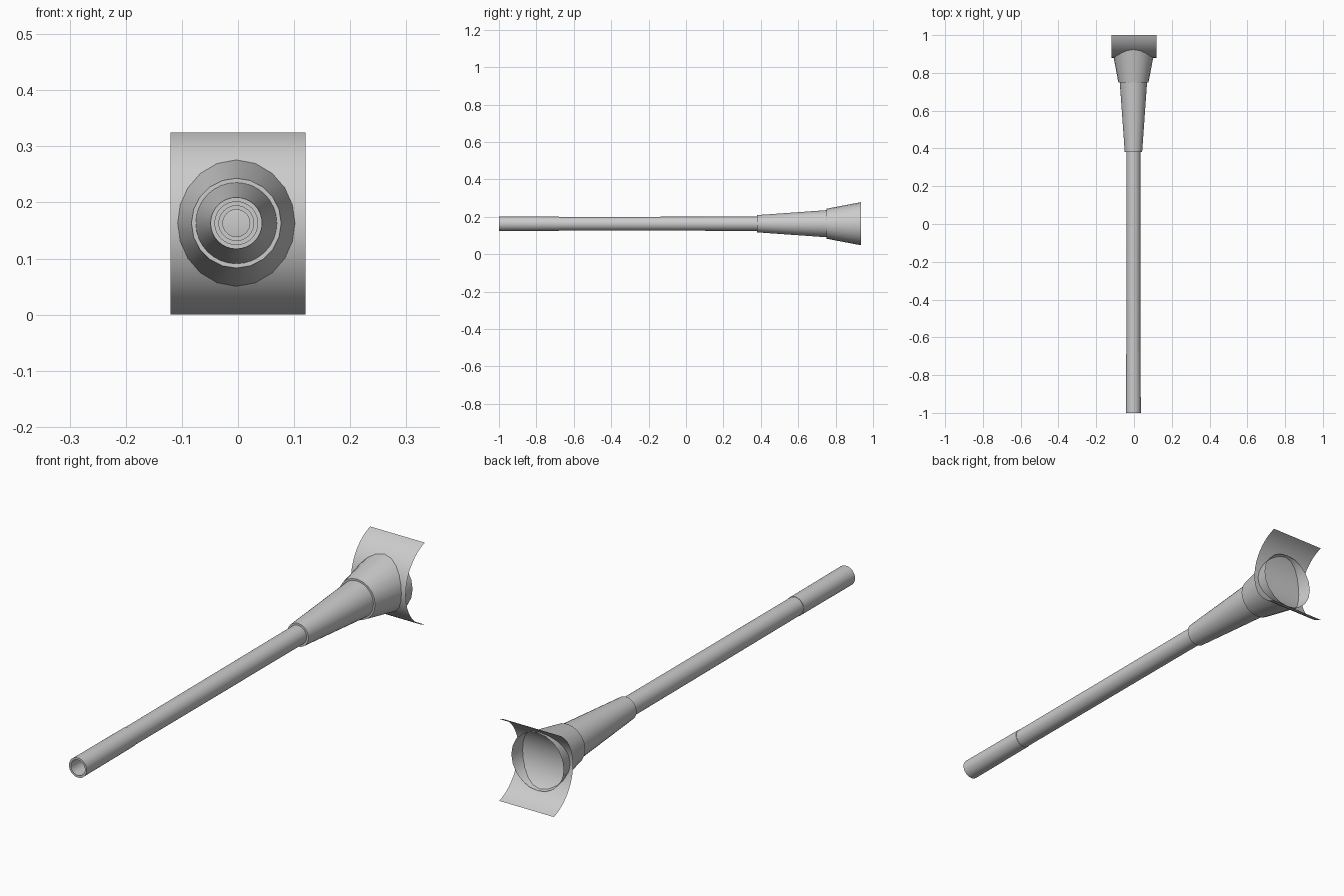
import bpy, bmesh, math

if "Cube" in bpy.data.objects:
    bpy.data.objects.remove(bpy.data.objects["Cube"])

CX, CZ = -0.003, 0.163  # shared axis of all turned parts

grey = bpy.data.materials.new("plain grey")
grey.diffuse_color = (0.6, 0.6, 0.6, 1)
grey.use_nodes = True
grey.node_tree.nodes["Principled BSDF"].inputs["Base Color"].default_value = grey.diffuse_color


def finish(bm, name):
    me = bpy.data.meshes.new(name)
    bm.to_mesh(me)
    bm.free()
    me.materials.append(grey)
    ob = bpy.data.objects.new(name, me)
    bpy.context.collection.objects.link(ob)
    bpy.ops.object.select_all(action='DESELECT')
    ob.select_set(True)
    bpy.context.view_layer.objects.active = ob
    bpy.ops.object.shade_smooth_by_angle(angle=math.radians(35))
    return ob


def lathe(name, profile, sides):
    """Turn (y, radius) points around the long axis."""
    bm = bmesh.new()
    rings = []
    for y, r in profile:
        angles = [2 * math.pi * i / sides for i in range(sides)]
        rings.append([bm.verts.new((CX + r * math.sin(a), y, CZ + r * math.cos(a)))
                      for a in angles])
    for a, b in zip(rings, rings[1:]):
        for i in range(sides):
            j = (i + 1) % sides
            bm.faces.new((a[i], b[i], b[j], a[j]))
    return finish(bm, name)


# Mouth end: hollow sleeve with a rim and a narrower bore behind it
lathe("end_sleeve", [(-0.68, 0.036), (-0.68, 0.038), (-1.0, 0.039), (-1.0, 0.031),
                     (-0.72, 0.031), (-0.72, 0.024), (-0.68, 0.024)], 32)

# Long straight tube
lathe("long_tube", [(0.40, 0.024), (-0.69, 0.024), (-0.69, 0.0365), (0.40, 0.038)], 32)

# Tapered neck with a small front shoulder
lathe("neck_cone", [(0.38, 0.037), (0.38, 0.046), (0.76, 0.073)], 32)

# Wide open flare, slightly larger than the neck
lathe("flare_cone", [(0.75, 0.072), (0.75, 0.080), (0.935, 0.115)], 20)

# Curved saddle sheet crossing the flare
bm = bmesh.new()
half, depth, steps = 0.1625, 0.12, 24
radius = (half ** 2 + depth ** 2) / (2 * depth)
sweep = math.asin(half / radius)
rows = []
for i in range(steps + 1):
    a = -sweep + 2 * sweep * i / steps
    y, z = 0.88 + radius * (1 - math.cos(a)), half + radius * math.sin(a)
    rows.append([bm.verts.new((x, y, z)) for x in (-0.12, 0.12)])
for a, b in zip(rows, rows[1:]):
    bm.faces.new((a[0], a[1], b[1], b[0]))
finish(bm, "saddle_sheet")
